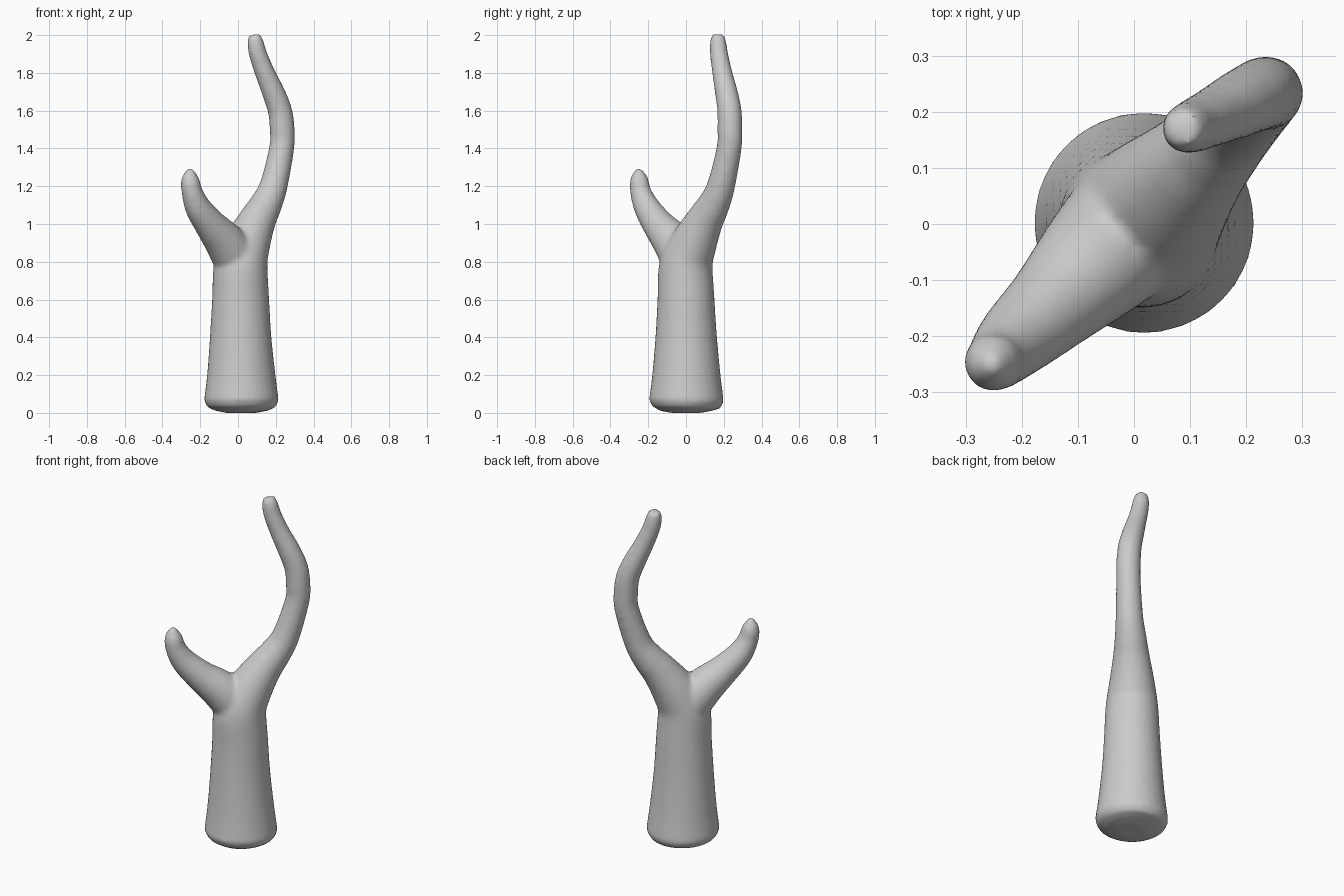
import bpy, bmesh, math
from mathutils import Vector

if "Cube" in bpy.data.objects:
    bpy.data.objects.remove(bpy.data.objects["Cube"])


def spline(points, steps=5):
    """Catmull-Rom through (x, y, z, radius) stations."""
    p = [Vector(q) for q in points]
    p = [2 * p[0] - p[1]] + p + [2 * p[-1] - p[-2]]
    out = []
    for i in range(1, len(p) - 2):
        a, b, c, d = p[i - 1:i + 3]
        for s in range(steps):
            t = s / steps
            out.append(0.5 * (2 * b + (c - a) * t + (2 * a - 5 * b + 4 * c - d) * t ** 2
                              + (3 * b - a - 3 * c + d) * t ** 3))
    out.append(p[-2])
    return out


def tube(bm, stations, sides):
    """Closed round tube along the stations."""
    rings = []
    for i, s in enumerate(stations):
        a = stations[max(i - 1, 0)].to_3d()
        b = stations[min(i + 1, len(stations) - 1)].to_3d()
        tangent = (b - a).normalized()
        v = tangent.cross(Vector((1, 0, 0))).normalized()
        u = v.cross(tangent)
        rings.append([bm.verts.new(s.to_3d() + s.w * (u * math.cos(k * math.tau / sides)
                                                     + v * math.sin(k * math.tau / sides)))
                      for k in range(sides)])
    for r, q in zip(rings, rings[1:]):
        for k in range(sides):
            n = (k + 1) % sides
            bm.faces.new((r[k], r[n], q[n], q[k]))
    bm.faces.new(rings[0][::-1])
    bm.faces.new(rings[-1])


bm = bmesh.new()

# Trunk flowing into the tall curved branch, with a slightly domed foot
foot = [Vector(q) for q in [(0.018, 0, 0.0, 0.08), (0.018, 0, 0.012, 0.14), (0.018, 0, 0.03, 0.18)]]
trunk = [(0.018, 0.002, 0.065, 0.198), (0.017, 0.002, 0.2, 0.181), (0.014, 0.001, 0.4, 0.163),
         (0.014, 0, 0.6, 0.151), (0.015, 0, 0.78, 0.142), (0.05, 0.042, 0.9, 0.123),
         (0.103, 0.1, 1.02, 0.099), (0.146, 0.145, 1.1, 0.086), (0.188, 0.185, 1.2, 0.074),
         (0.231, 0.228, 1.4, 0.066), (0.234, 0.233, 1.5, 0.066), (0.222, 0.23, 1.6, 0.064),
         (0.186, 0.213, 1.7, 0.06), (0.143, 0.192, 1.8, 0.053), (0.106, 0.175, 1.9, 0.048),
         (0.092, 0.17, 1.965, 0.043), (0.087, 0.171, 2.003, 0.031)]
tube(bm, foot + spline(trunk), 32)

# Short side branch
side = [(0.0, 0.0, 0.8, 0.125), (-0.07, -0.07, 0.905, 0.108), (-0.145, -0.145, 0.995, 0.085),
        (-0.21, -0.205, 1.085, 0.07), (-0.243, -0.24, 1.17, 0.056),
        (-0.253, -0.248, 1.24, 0.047), (-0.253, -0.251, 1.295, 0.014)]
tube(bm, spline(side), 24)

bmesh.ops.recalc_face_normals(bm, faces=bm.faces)
mesh = bpy.data.meshes.new("forked_trunk")
bm.to_mesh(mesh)
bm.free()
obj = bpy.data.objects.new("forked_trunk", mesh)
bpy.context.collection.objects.link(obj)
bpy.context.view_layer.objects.active = obj
obj.select_set(True)

# Fuse the branches and soften the fork
fuse = obj.modifiers.new("fuse", 'REMESH')
fuse.mode = 'VOXEL'
fuse.voxel_size = 0.012
soften = obj.modifiers.new("soften", 'SMOOTH')
soften.factor = 0.5
soften.iterations = 6
bpy.ops.object.modifier_apply(modifier=fuse.name)
bpy.ops.object.modifier_apply(modifier=soften.name)
bpy.ops.object.shade_smooth_by_angle(angle=math.radians(40))
